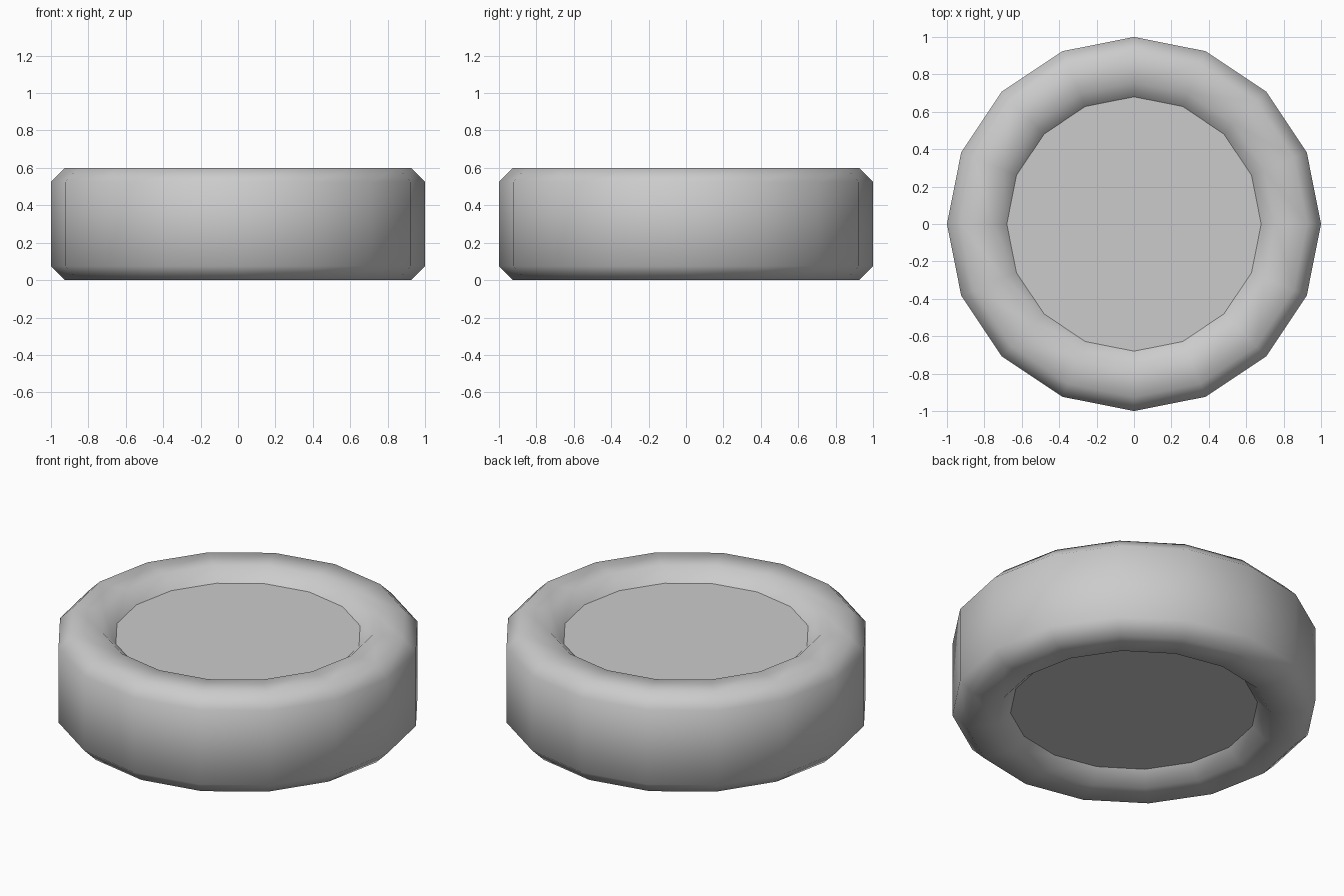
import bpy, bmesh
from math import sin, cos, pi

if "Cube" in bpy.data.objects:
    bpy.data.objects.remove(bpy.data.objects["Cube"])

SIDES = 16

# Tyre: chamfered profile (radius, height) revolved around z; open side meets the hub
profile = [(0.68, 0.075), (0.755, 0.0), (0.925, 0.0), (1.0, 0.075),
           (1.0, 0.525), (0.925, 0.6), (0.755, 0.6), (0.68, 0.525)]
bm = bmesh.new()
rings = []
for i in range(SIDES):
    a = 2 * pi * i / SIDES
    rings.append([bm.verts.new((r * cos(a), r * sin(a), z)) for r, z in profile])
for i in range(SIDES):
    p, q = rings[i], rings[(i + 1) % SIDES]
    for j in range(len(profile) - 1):
        bm.faces.new((p[j], q[j], q[j + 1], p[j + 1])).smooth = True
mesh = bpy.data.meshes.new("tyre")
bm.to_mesh(mesh)
bm.free()
tyre = bpy.data.objects.new("tyre", mesh)
bpy.context.collection.objects.link(tyre)

# Hub: flat disc filling the middle, slightly recessed on both sides
bpy.ops.mesh.primitive_cylinder_add(vertices=SIDES, radius=0.68, depth=0.45,
                                    location=(0, 0, 0.3))
bpy.context.object.name = "hub"
